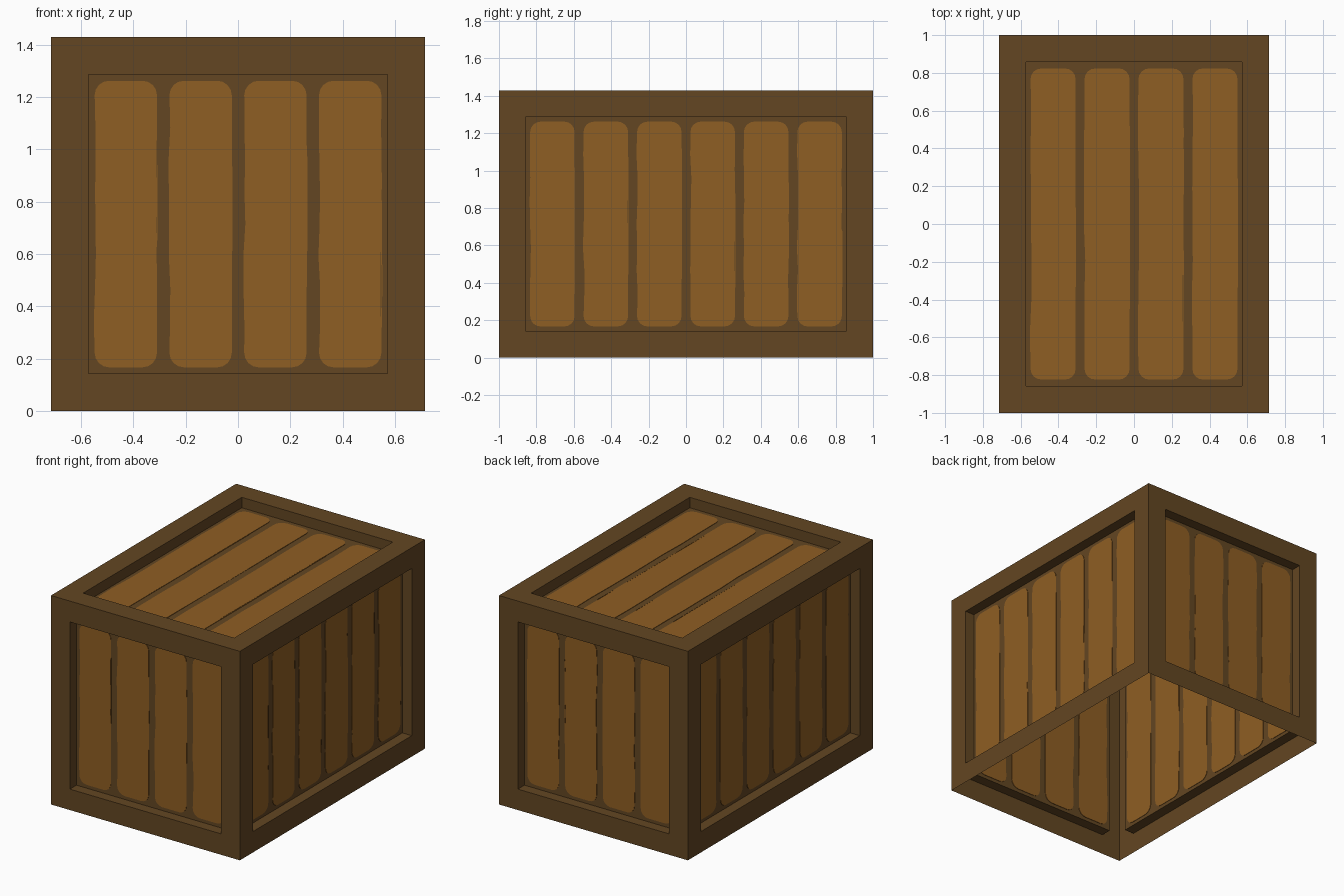
import bpy, bmesh, math, random
from mathutils import Vector

if "Cube" in bpy.data.objects:
    bpy.data.objects.remove(bpy.data.objects["Cube"])

random.seed(4)
B = 1 / 7                       # beam width
W, L, H = 10 * B, 14 * B, 10 * B
DEPTH = B / 2                   # panel recess


def material(name, rgb):
    m = bpy.data.materials.new(name)
    lin = [((c / 255 + 0.055) / 1.055) ** 2.4 for c in rgb]
    m.diffuse_color = (*lin, 1)
    m.use_nodes = True
    m.node_tree.nodes["Principled BSDF"].inputs["Base Color"].default_value = m.diffuse_color
    return m


dark = material("dark_wood", (99, 70, 34))
light = material("light_wood", (143, 94, 35))


def finish(bm, name, mat):
    me = bpy.data.meshes.new(name)
    bm.to_mesh(me)
    bm.free()
    me.materials.append(mat)
    ob = bpy.data.objects.new(name, me)
    bpy.context.collection.objects.link(ob)


# Crate shell: open-bottomed box, each side framed and recessed
bm = bmesh.new()
bmesh.ops.create_cube(bm, size=1)
for v in bm.verts:
    v.co = Vector((v.co.x * W, v.co.y * L, (v.co.z + 0.5) * H))
bm.normal_update()
bmesh.ops.delete(bm, geom=[f for f in bm.faces if f.normal.z < -0.5], context='FACES_ONLY')
sides = list(bm.faces)
bmesh.ops.inset_individual(bm, faces=sides, thickness=B, depth=0, use_even_offset=True)
bmesh.ops.inset_individual(bm, faces=sides, thickness=0, depth=0)
for f in sides:
    n = f.normal.copy()
    for v in f.verts:
        v.co -= n * DEPTH
finish(bm, "crate_frame", dark)


def board_outline(hw, hh, r=0.055):
    """Rounded rectangle with slightly worn long edges."""
    pts = []
    for k, (sx, sy) in enumerate(((1, 1), (-1, 1), (-1, -1), (1, -1))):
        for i in range(5):
            a = math.pi / 2 * (k + i / 4)
            pts.append((sx * (hw - r) + r * math.cos(a), sy * (hh - r) + r * math.sin(a)))
        if k in (1, 3):
            for j in range(1, 8):
                t = j / 8 * 2 - 1
                pts.append((sx * (hw + random.uniform(-0.005, 0.004)), -sx * t * (hh - r)
                            if k == 3 else -t * (hh - r)))
    return pts


def boards(name, centre, u, v, n, count, half_v):
    """Row of thin boards showing on both faces of a recessed panel."""
    bm = bmesh.new()
    for i in range(count):
        mid = (i - (count - 1) / 2) * 2 * B
        pts = [centre + u * (mid + p) + v * q for p, q in board_outline(0.119, half_v)]
        front = [bm.verts.new(p + n * 0.003) for p in pts]
        back = [bm.verts.new(p - n * 0.003) for p in pts]
        bm.faces.new(front)
        bm.faces.new(back[::-1])
        for j in range(len(pts)):
            k = (j + 1) % len(pts)
            bm.faces.new((front[j], back[j], back[k], front[k]))
    bmesh.ops.recalc_face_normals(bm, faces=bm.faces)
    finish(bm, name, light)


# Boards on the four walls and the lid
X, Y, Z = Vector((1, 0, 0)), Vector((0, 1, 0)), Vector((0, 0, 1))
mid_z = Z * H / 2
tall = H / 2 - B - 0.024
for s, end, side in ((-1, "front", "left"), (1, "back", "right")):
    boards(end + "_boards", mid_z + Y * s * (L / 2 - DEPTH), X, Z, Y * s, 4, tall)
    boards(side + "_boards", mid_z + X * s * (W / 2 - DEPTH), Y, Z, X * s, 6, tall)
boards("lid_boards", Z * (H - DEPTH), X, Y, Z, 4, L / 2 - B - 0.034)
